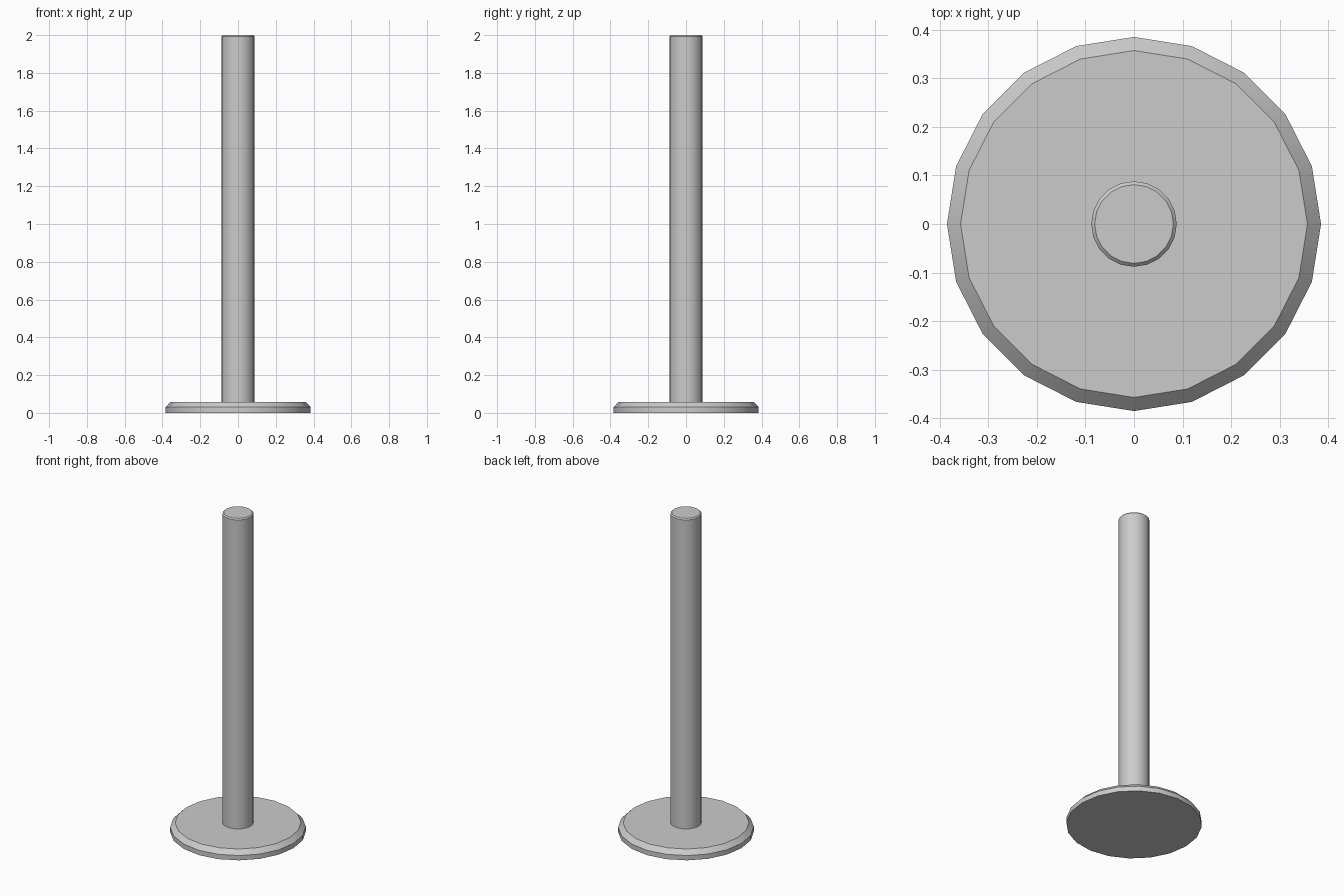
import bpy
import math

if "Cube" in bpy.data.objects:
    bpy.data.objects.remove(bpy.data.objects["Cube"])

SIDES = 20


def lathe(name, profile):
    """Closed solid of revolution from (radius, z) points, bottom to top."""
    verts, faces = [], []
    for r, z in profile:
        for i in range(SIDES):
            a = 2 * math.pi * i / SIDES
            verts.append((r * math.cos(a), r * math.sin(a), z))
    for k in range(len(profile) - 1):
        for i in range(SIDES):
            j = (i + 1) % SIDES
            lo, hi = k * SIDES, (k + 1) * SIDES
            faces.append((lo + i, lo + j, hi + j, hi + i))
    # end caps
    faces.append(tuple(reversed(range(SIDES))))
    faces.append(tuple(range(len(verts) - SIDES, len(verts))))

    mesh = bpy.data.meshes.new(name)
    mesh.from_pydata(verts, [], faces)
    obj = bpy.data.objects.new(name, mesh)
    bpy.context.collection.objects.link(obj)
    bpy.ops.object.select_all(action='DESELECT')
    obj.select_set(True)
    bpy.context.view_layer.objects.active = obj
    bpy.ops.object.shade_smooth_by_angle(angle=math.radians(30))
    return obj


# Floor plate with a chamfered top rim
lathe("base_plate", [(0.385, 0.0), (0.385, 0.03), (0.357, 0.058)])

# Upright post with a small chamfer at the top
lathe("post", [(0.088, 0.058), (0.088, 1.993), (0.081, 2.0)])
